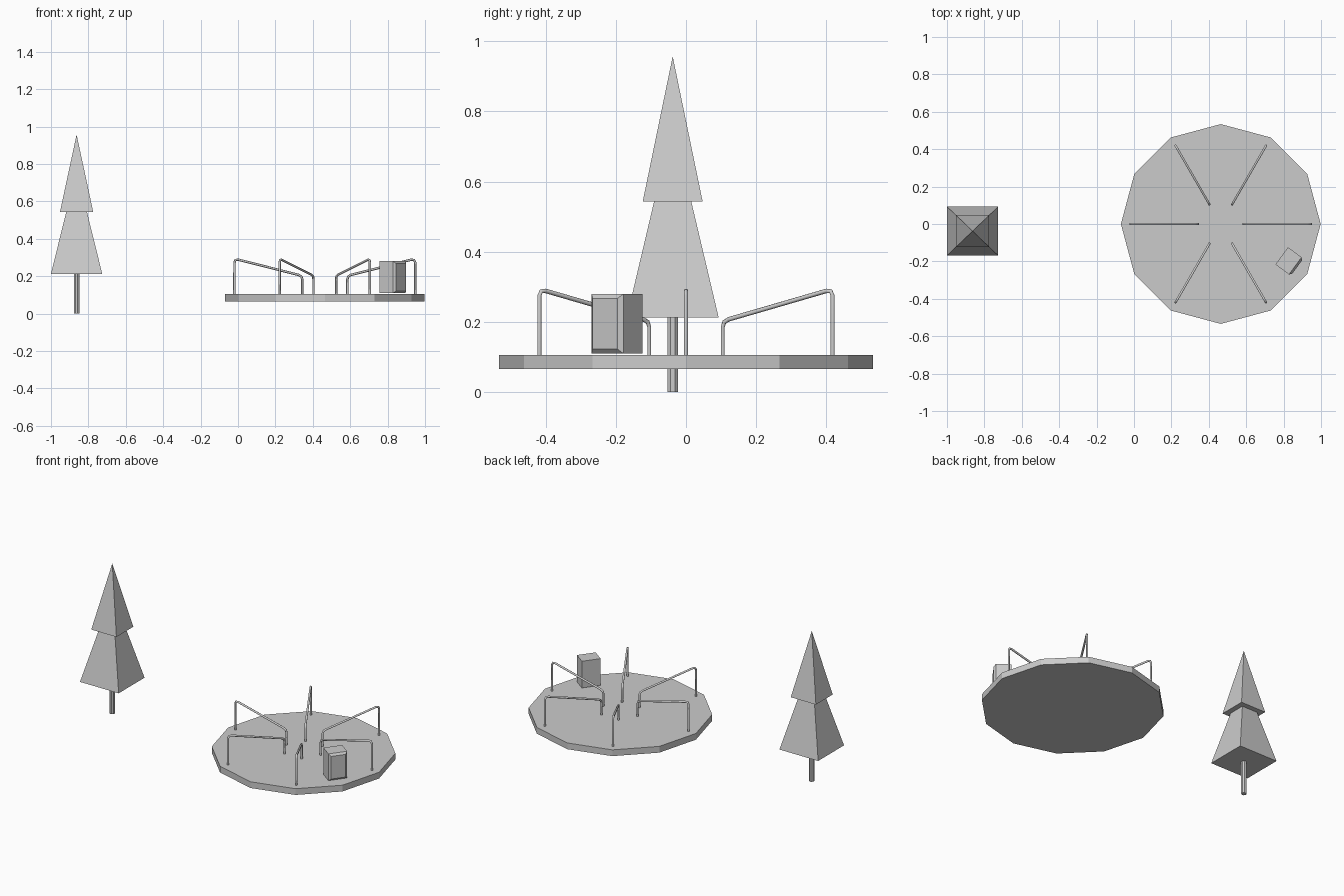
import bpy, bmesh
from math import pi, sqrt, cos, sin, radians
from mathutils import Matrix

if "Cube" in bpy.data.objects:
    bpy.data.objects.remove(bpy.data.objects["Cube"])


def add_object(name, bm):
    mesh = bpy.data.meshes.new(name)
    bm.to_mesh(mesh)
    bm.free()
    ob = bpy.data.objects.new(name, mesh)
    bpy.context.collection.objects.link(ob)
    return ob


def cone(name, sides, r1, r2, z1, z2, x, y, turn=0.0, y_scale=1.0):
    bm = bmesh.new()
    bmesh.ops.create_cone(bm, cap_ends=True, segments=sides, radius1=r1, radius2=r2, depth=z2 - z1)
    m = (Matrix.Translation((x, y, (z1 + z2) / 2))
         @ Matrix.Diagonal((1, y_scale, 1, 1)) @ Matrix.Rotation(turn, 4, 'Z'))
    bmesh.ops.transform(bm, matrix=m, verts=bm.verts)
    bmesh.ops.remove_doubles(bm, verts=bm.verts, dist=1e-5)
    return add_object(name, bm)


# Tree: thin trunk and two square tiers
TX, TY = -0.863, -0.038
cone("tree_trunk", 8, 0.016, 0.016, 0.0, 0.23, TX, TY, pi / 8)
cone("tree_lower_tier", 4, 0.137 * sqrt(2), 0.055 * sqrt(2), 0.213, 0.545, TX, TY, pi / 4, 0.956)
cone("tree_upper_tier", 4, 0.089 * sqrt(2), 0.0, 0.543, 0.957, TX, TY, pi / 4, 0.96)

# Roundabout platform, twelve sided
CX = 0.464
cone("platform", 12, 0.534, 0.534, 0.065, 0.105, CX, 0)

# Six bent tube handrails around the centre
profile = [(0.121, 0.1), (0.121, 0.185), (0.126, 0.199), (0.14, 0.207),
           (0.462, 0.288), (0.477, 0.287), (0.483, 0.274), (0.483, 0.1)]
for i in range(6):
    a = i * pi / 3
    cu = bpy.data.curves.new(f"handrail_{i + 1}", 'CURVE')
    cu.dimensions = '3D'
    cu.bevel_depth = 0.0065
    cu.bevel_resolution = 1
    cu.use_fill_caps = True
    sp = cu.splines.new('POLY')
    sp.points.add(len(profile) - 1)
    for p, (r, z) in zip(sp.points, profile):
        p.co = (CX + r * cos(a), r * sin(a), z, 1)
    ob = bpy.data.objects.new(f"handrail_{i + 1}", cu)
    bpy.context.collection.objects.link(ob)

# Box on the platform with one raised, bevelled panel facing outwards
bm = bmesh.new()
bmesh.ops.create_cube(bm, size=1)
bmesh.ops.scale(bm, vec=(0.09, 0.114, 0.171), verts=bm.verts)
bm.normal_update()
outer = [f for f in bm.faces if f.normal.x > 0.9]
bmesh.ops.inset_region(bm, faces=outer, thickness=0.013, depth=0.012, use_even_offset=True)
box = add_object("box", bm)
box.location = (0.826, -0.197, 0.1945)
box.rotation_euler.z = radians(-36.3)
